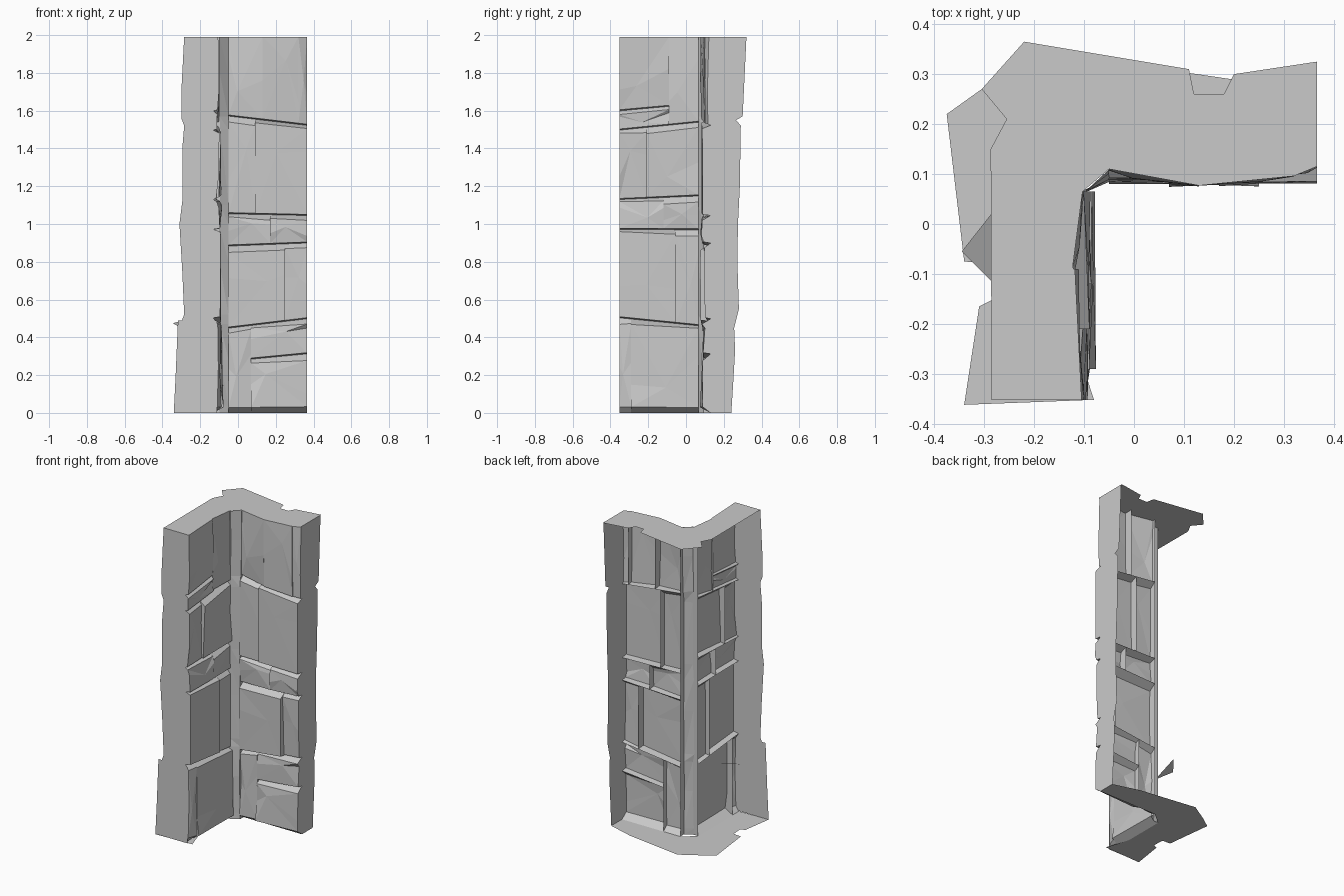
import bpy, bmesh, math, random

random.seed(11)
cube = bpy.data.objects.get("Cube")
if cube:
    bpy.data.objects.remove(cube)

stone = bpy.data.materials.new("grey stone")
stone.use_nodes = True
GREY = (0.59, 0.59, 0.59, 1)
stone.diffuse_color = GREY
stone.node_tree.nodes["Principled BSDF"].inputs["Base Color"].default_value = GREY

TOP, FRONT, SIDE = 1.99, -0.352, 0.366     # extents of the shell
REC_X, REC_Y = -0.13, 0.13                 # depth of the joints in each wall
BEND_Y, BEND_X = 0.065, -0.05              # where the walls meet the corner strip


def finish(name, bm):
    mesh = bpy.data.meshes.new(name)
    bm.to_mesh(mesh)
    bm.free()
    mesh.materials.append(stone)
    obj = bpy.data.objects.new(name, mesh)
    bpy.context.collection.objects.link(obj)
    return obj


def jitter(a):
    return random.uniform(-a, a)


def skew(z, u, slope):
    """Tilt the courses: one way low on the wall, the other way higher up."""
    return z + slope * u * math.sin(2 * math.pi * z / TOP)


def side_place(u, z, d):
    return (REC_X + d, u, skew(z, u + 0.12, -0.1))


def back_place(u, z, d):
    return (u, REC_Y - d, skew(z, u - 0.13, 0.12))


def stone_wall(name, place, blocks):
    """Skin of chipped blocks; place(u, z, d) maps wall coordinates to space."""
    bm = bmesh.new()
    for u0, u1, z0, z1, d0, d1, rough in blocks:
        low = 0.03 if z0 <= 0 else 0.006
        high = 0 if z1 >= TOP else 0.018
        mid = (z0 + z1) / 2
        half = (z1 - z0) * 0.25
        m0, m1 = mid + jitter(half), mid + jitter(half)
        b0, b1 = (z1 - high * random.uniform(0.7, 2) for _ in range(2))
        rim = [(u0, z0), (u1, z0), (u1, m1), (u1, z1), (u0, z1), (u0, m0)]
        face = [(u0, z0 + low), (u1, z0 + low), (u1, m1),
                (u1, b1), (u0, b0), (u0, m0)]
        back = [bm.verts.new(place(u, z, 0)) for u, z in rim]
        front = [bm.verts.new(place(u, z, max(
            0.002, (d0 if u == u0 else d1) + jitter(rough)))) for u, z in face]
        hub = bm.verts.new(place((u0 + u1) / 2 + jitter((u1 - u0) * 0.25),
                                 mid + jitter(half), (d0 + d1 + rough) / 2))
        for k in range(6):
            n = (k + 1) % 6
            bm.faces.new((back[k], back[n], front[n], front[k]))
            bm.faces.new((front[k], front[n], hub))
    return finish(name, bm)


# Blocks: start, end, bottom, top, depth at start, depth at end, roughness
stone_wall("side_wall", side_place, [
    (FRONT, -0.29, 0, 0.48, 0.02, 0.04, 0.01),
    (-0.29, BEND_Y, 0, 0.48, 0.046, 0.044, 0.008),
    (FRONT, -0.055, 0.48, 0.97, 0.036, 0.038, 0.004),
    (-0.055, BEND_Y, 0.48, 0.97, 0.03, 0.034, 0.005),
    (FRONT, -0.12, 0.97, 1.14, 0.026, 0.036, 0.01),
    (-0.12, BEND_Y, 0.97, 1.14, 0.04, 0.034, 0.008),
    (FRONT, -0.21, 1.14, 1.52, 0.022, 0.02, 0.01),
    (-0.21, BEND_Y, 1.14, 1.52, 0.036, 0.034, 0.009),
    (FRONT, -0.09, 1.62, TOP, 0.024, 0.012, 0.008),
    (FRONT, -0.09, 1.52, 1.62, 0.016, 0.012, 0.008),
    (-0.09, BEND_Y, 1.52, TOP, 0.01, 0.026, 0.006),
])
stone_wall("back_wall", back_place, [
    (BEND_X, 0.07, 0, 0.47, 0.036, 0.04, 0.01),
    (0.07, SIDE, 0, 0.29, 0.046, 0.04, 0.01),
    (0.07, SIDE, 0.29, 0.47, 0.036, 0.034, 0.012),
    (BEND_X, 0.25, 0.47, 0.89, 0.046, 0.05, 0.006),
    (0.25, SIDE, 0.47, 0.89, 0.028, 0.024, 0.012),
    (BEND_X, 0.17, 0.89, 1.05, 0.04, 0.042, 0.01),
    (0.17, SIDE, 0.89, 1.05, 0.048, 0.042, 0.008),
    (BEND_X, 0.09, 1.05, 1.55, 0.04, 0.04, 0.003),
    (0.09, SIDE, 1.05, 1.55, 0.048, 0.045, 0.003),
    (BEND_X, 0.13, 1.55, TOP, 0.018, 0.052, 0.007),
    (0.13, 0.32, 1.55, TOP, 0.052, 0.034, 0.004),
    (0.32, SIDE, 1.55, TOP, 0.034, 0.014, 0.008),
])

# Ragged strip turning the inside corner, with flanges back to the joint lines
bm = bmesh.new()
rows = []
for z in (0, 0.04, 0.28, 0.47, 0.52, 0.8, 1.0, 1.1, 1.5, 1.57, 1.8, TOP):
    set_back = 0.09 if z < 1.57 else 0.105
    rows.append([bm.verts.new(p) for p in (
        (REC_X, BEND_Y, z), (-0.1 + jitter(0.007), BEND_Y, z),
        (BEND_X, set_back + jitter(0.007), z), (BEND_X, REC_Y, z))])
for low, high in zip(rows, rows[1:]):
    for k in range(3):
        bm.faces.new((low[k], low[k + 1], high[k]))
        bm.faces.new((low[k + 1], high[k + 1], high[k]))
finish("corner_strip", bm)


def end_strip(name, place, profile, inner, inner_first):
    """Flat end of a wall, between the joint line and a ragged outer edge."""
    bm = bmesh.new()
    rows = [(bm.verts.new(place(inner, z)), bm.verts.new(place(outer, z)))
            for outer, z in profile]
    for (a, b), (c, d) in zip(rows, rows[1:]):
        bm.faces.new((a, b, d, c) if inner_first else (b, a, c, d))
    return finish(name, bm)


end_strip("front_end", lambda x, z: (x, FRONT, z), [
    (-0.31, 0.46), (-0.285, 0.52), (-0.295, 0.75), (-0.31, 1.0), (-0.295, 1.12),
    (-0.295, 1.4), (-0.285, 1.52), (-0.3, 1.56), (-0.3, 1.7), (-0.285, TOP),
], REC_X, False)
end_strip("front_end_base", lambda x, z: (x, FRONT - 0.006, z), [
    (-0.34, 0), (-0.33, 0.2), (-0.318, 0.49)], REC_X + 0.02, False)
end_strip("back_wall_end", lambda y, z: (SIDE, y, z), [
    (0.24, 0), (0.25, 0.16), (0.26, 0.33), (0.255, 0.45), (0.28, 0.55),
    (0.272, 0.8), (0.275, 1.0), (0.285, 1.2), (0.29, 1.52), (0.265, 1.55),
    (0.3, 1.57), (0.32, TOP)], REC_Y, True)


def cap(name, outline, z, up):
    bm = bmesh.new()
    verts = [bm.verts.new((x, y, z)) for x, y in outline]
    face = bm.faces.new(verts if up else verts[::-1])
    bmesh.ops.triangulate(bm, faces=[face])
    return finish(name, bm)


# Ragged caps above and below; the top one reaches over the stone faces
cap("top_cap", [
    (-0.285, FRONT), (-0.11, FRONT), (-0.122, -0.08), (-0.103, BEND_Y),
    (BEND_X, 0.11), (0.13, 0.077), (0.32, 0.096), (SIDE, 0.115),
    (SIDE, 0.325), (0.2, 0.3), (0.18, 0.26), (0.12, 0.26), (0.11, 0.31),
    (-0.22, 0.365), (-0.305, 0.27), (-0.255, 0.21), (-0.287, 0.15)], TOP, True)
cap("bottom_cap", [
    (-0.34, FRONT - 0.01), (-0.08, FRONT), (REC_X, -0.2), (REC_X, BEND_Y),
    (BEND_X, REC_Y), (SIDE, REC_Y), (SIDE, 0.24), (0.195, 0.29),
    (-0.18, 0.345), (-0.305, 0.27), (-0.375, 0.22), (-0.34, -0.075),
    (-0.285, -0.08), (-0.28, -0.15), (-0.31, -0.165)], 0, False)

# Loose stone chip beside the outer edge
bm = bmesh.new()
bm.faces.new([bm.verts.new(p) for p in (
    (-0.345, -0.055, 0.475), (-0.27, -0.13, 0.43), (-0.27, 0.04, 0.495))])
finish("stone_chip", bm)
